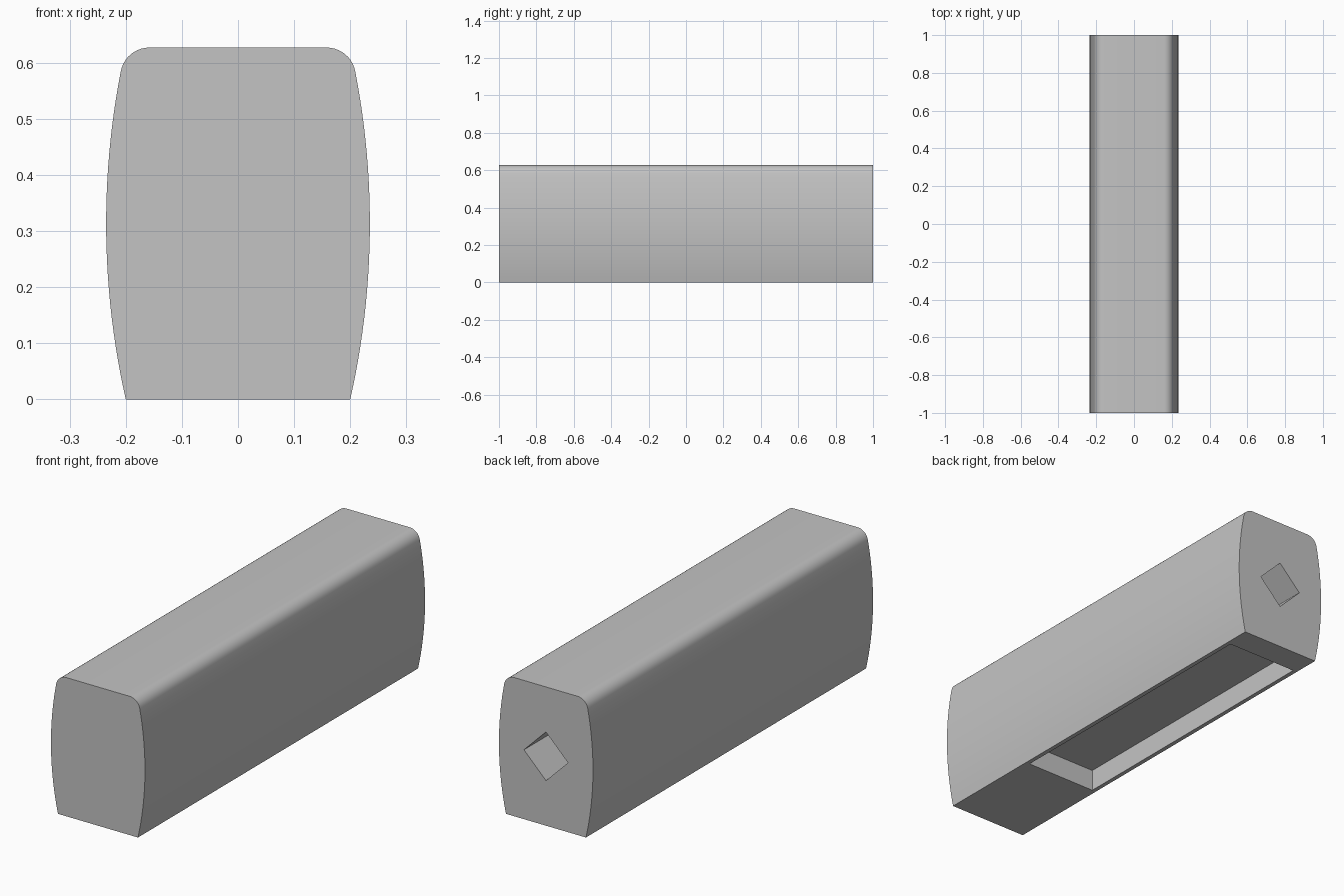
import bpy, bmesh, math
from mathutils import Matrix

cube = bpy.data.objects.get("Cube")
if cube:
    bpy.data.objects.remove(cube, do_unlink=True)

HEIGHT, LENGTH = 0.627, 2.0
BASE_HALF, BULGE_HALF, FILLET = 0.2, 0.235, 0.052

grey = bpy.data.materials.new("plain grey")
grey.use_nodes = True
grey.diffuse_color = (0.55, 0.55, 0.55, 1)
grey.node_tree.nodes["Principled BSDF"].inputs["Base Color"].default_value = grey.diffuse_color


def add_object(name, bm):
    bmesh.ops.recalc_face_normals(bm, faces=bm.faces)
    mesh = bpy.data.meshes.new(name)
    bm.to_mesh(mesh)
    bm.free()
    mesh.materials.append(grey)
    obj = bpy.data.objects.new(name, mesh)
    bpy.context.collection.objects.link(obj)
    return obj


def box(name, low, high, turn=0.0):
    """Box between two corners, turned about its own lengthwise axis."""
    size = [h - l for l, h in zip(low, high)]
    centre = [(h + l) / 2 for l, h in zip(low, high)]
    bm = bmesh.new()
    bmesh.ops.create_cube(bm, size=1, matrix=Matrix.Translation(centre)
                          @ Matrix.Rotation(turn, 4, 'Y') @ Matrix.Diagonal((*size, 1)))
    return add_object(name, bm)


def cut(target, cutter):
    cutter.hide_render = True
    mod = target.modifiers.new(cutter.name, 'BOOLEAN')
    mod.operation, mod.solver, mod.object = 'DIFFERENCE', 'EXACT', cutter
    bpy.context.view_layer.objects.active = target
    bpy.ops.object.modifier_apply(modifier=mod.name)
    bpy.data.objects.remove(cutter, do_unlink=True)


def arc(cx, cz, radius, start, end, steps):
    angles = [start + (end - start) * i / steps for i in range(steps + 1)]
    return [(cx + radius * math.cos(a), cz + radius * math.sin(a)) for a in angles]


# Half profile: shallow side arc, then a tangent fillet into the flat top
mid = HEIGHT / 2
sag = BULGE_HALF - BASE_HALF
radius = (mid ** 2 + sag ** 2) / (2 * sag)
side_x = BULGE_HALF - radius
rise = mid - FILLET
tangent = math.asin(rise / (radius - FILLET))
fillet_x = side_x + (radius - FILLET) * math.cos(tangent)
half = arc(side_x, mid, radius, -math.asin(mid / radius), tangent, 24)
half += arc(fillet_x, HEIGHT - FILLET, FILLET, tangent, math.pi / 2, 10)[1:]
profile = half + [(-x, z) for x, z in reversed(half)]

# Body: mirrored profile extruded lengthwise
bm = bmesh.new()
face = bm.faces.new([bm.verts.new((x, -LENGTH / 2, z)) for x, z in profile])
extruded = bmesh.ops.extrude_face_region(bm, geom=[face], use_keep_orig=True)["geom"]
bmesh.ops.translate(bm, vec=(0, LENGTH, 0),
                    verts=[v for v in extruded if isinstance(v, bmesh.types.BMVert)])
body = add_object("handle_body", bm)

# Long shallow recess in the underside
cut(body, box("bottom_recess", (-0.18, -0.5, -0.1), (0.18, 0.875, 0.1)))

# Diamond socket in the back end
s = 0.11 / math.sqrt(2)
cut(body, box("diamond_socket", (-s, 0.5, mid - s), (s, 1.2, mid + s), math.pi / 4))

bpy.ops.object.select_all(action='DESELECT')
body.select_set(True)
bpy.context.view_layer.objects.active = body
bpy.ops.object.shade_smooth_by_angle(angle=math.radians(30))
